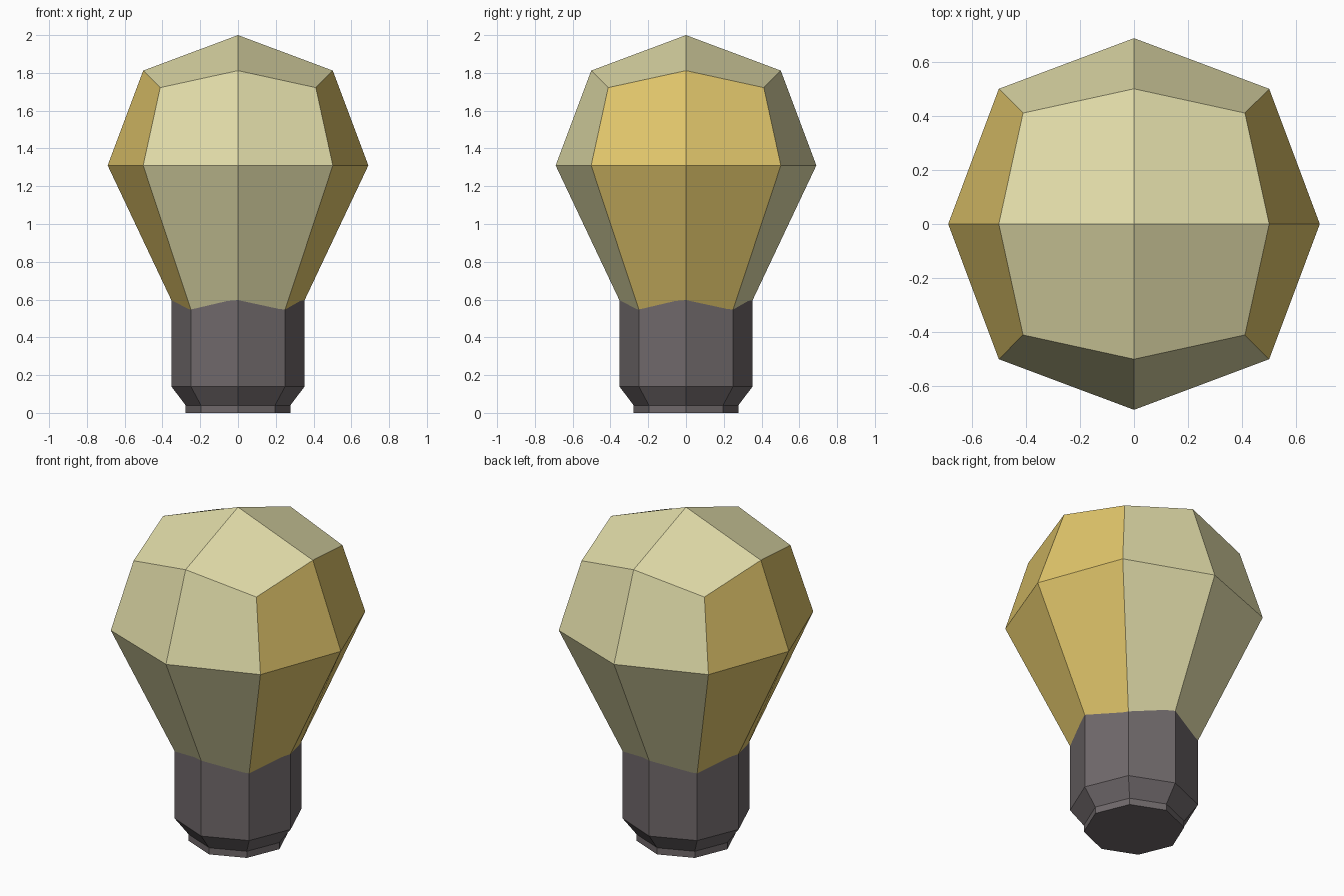
import bpy, bmesh, math

if "Cube" in bpy.data.objects:
    bpy.data.objects.remove(bpy.data.objects["Cube"])


def material(name, rgb):
    def lin(c):
        c /= 255
        return c / 12.92 if c <= 0.04045 else ((c + 0.055) / 1.055) ** 2.4
    m = bpy.data.materials.new(name)
    m.diffuse_color = (*[lin(c) for c in rgb], 1)
    m.use_nodes = True
    m.node_tree.nodes["Principled BSDF"].inputs["Base Color"].default_value = m.diffuse_color
    return m


def add_object(name, bm, mats):
    bmesh.ops.recalc_face_normals(bm, faces=bm.faces)
    me = bpy.data.meshes.new(name)
    bm.to_mesh(me)
    bm.free()
    for m in mats:
        me.materials.append(m)
    ob = bpy.data.objects.new(name, me)
    bpy.context.collection.objects.link(ob)
    return ob


pale = material("pale glass", (224, 219, 168))
yellow = material("warm yellow glass", (225, 198, 107))
grey = material("socket grey", (112, 105, 107))

# Glass bulb: rounded cube whose lower half tapers into the socket
CENTRE_Z = 1.31
bm = bmesh.new()
bmesh.ops.create_cube(bm, size=2)
bmesh.ops.subdivide_edges(bm, edges=bm.edges[:], cuts=1, use_grid_fill=True)
bottom = []
for v in bm.verts:
    s = [round(c) for c in v.co]
    if s[2] >= 0:
        r = {1: 0.69, 2: 0.502, 3: 0.412}[sum(map(abs, s))]
        v.co = (s[0] * r, s[1] * r, CENTRE_Z + s[2] * r)
    elif s[0] or s[1]:
        r = 0.234 if s[0] and s[1] else 0.307
        v.co = (s[0] * r, s[1] * r, 0.5)
    else:
        v.co = (0, 0, 0.5)
        bottom.append(v)
bmesh.ops.delete(bm, geom=bottom, context='VERTS')
bmesh.ops.recalc_face_normals(bm, faces=bm.faces)
# Left and right panels are yellow, the rest pale
for f in bm.faces:
    n = f.normal
    f.material_index = int(abs(n.x) > max(abs(n.y), abs(n.z)))
add_object("glass_bulb", bm, [pale, yellow])

# Eight-sided socket from a lathe profile (radius, height)
bm = bmesh.new()
rings = []
for r, z in [(0.277, 0), (0.277, 0.04), (0.353, 0.14), (0.353, 0.605)]:
    rings.append([bm.verts.new((r * math.cos(i * math.pi / 4),
                                r * math.sin(i * math.pi / 4), z))
                  for i in range(8)])
for a, b in zip(rings, rings[1:]):
    for i in range(8):
        j = (i + 1) % 8
        bm.faces.new((a[i], a[j], b[j], b[i]))
bm.faces.new(rings[0][::-1])
add_object("socket", bm, [grey])
